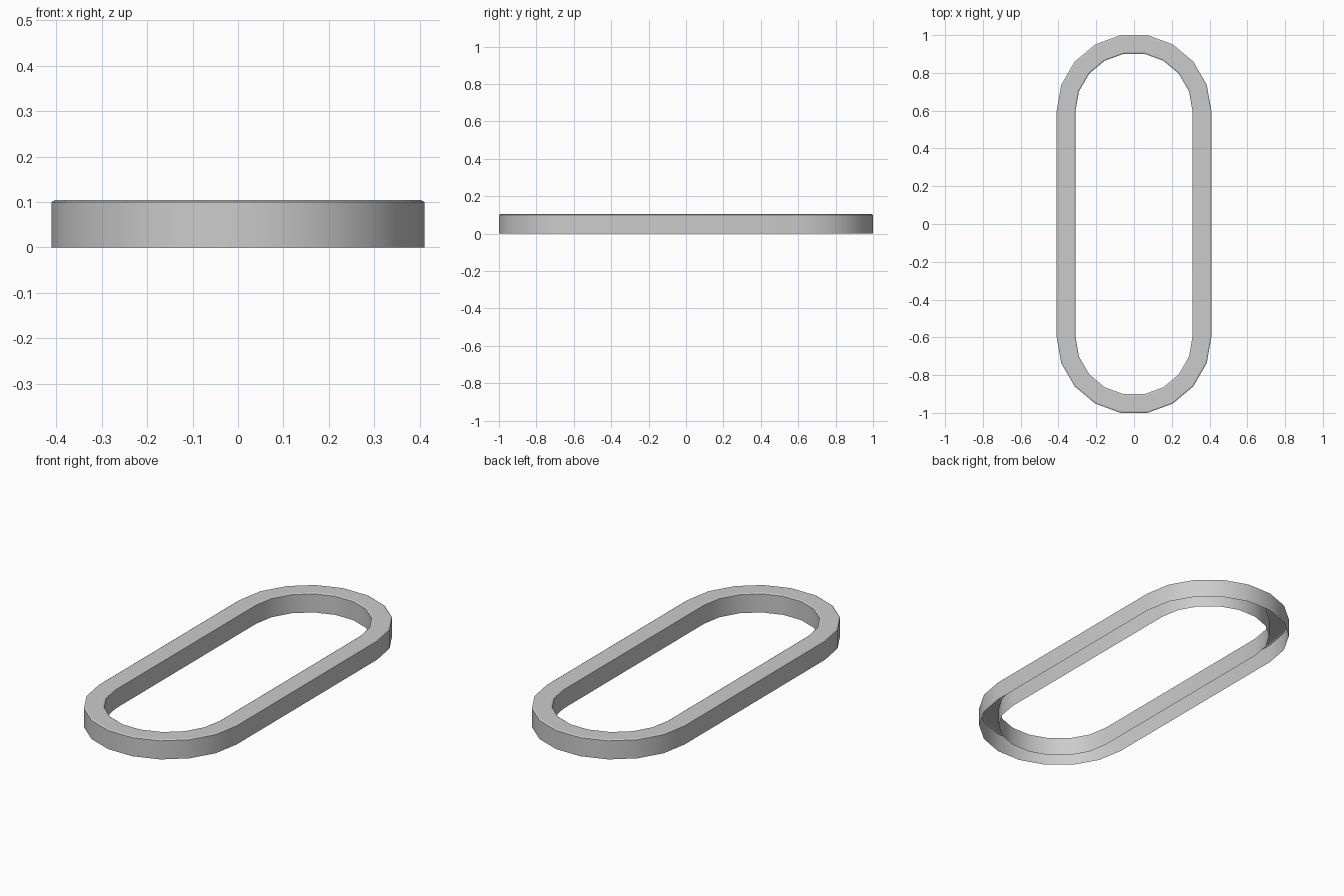
import bpy, bmesh, math

if "Cube" in bpy.data.objects:
    bpy.data.objects.remove(bpy.data.objects["Cube"])

CENTRE_Y = 0.596   # centre of the rounded ends
STEPS = 9          # segments per half circle


def stadium(radius, z):
    """Points of one stadium-shaped loop."""
    pts = []
    for side, start in ((1, 0), (-1, 180)):
        for i in range(STEPS + 1):
            a = math.radians(start + i * 180 / STEPS)
            pts.append((radius * math.cos(a), side * CENTRE_Y + radius * math.sin(a), z))
    return pts


# cross-section (radius, z): outer wall, chamfer, flat top, chamfer, inner wall; open below
profile = [(0.41, 0), (0.41, 0.1), (0.403, 0.104),
           (0.317, 0.104), (0.31, 0.1), (0.31, 0)]

# oval ring
bm = bmesh.new()
loops = [[bm.verts.new(p) for p in stadium(r, z)] for r, z in profile]
for a, b in zip(loops, loops[1:]):
    n = len(a)
    for i in range(n):
        j = (i + 1) % n
        bm.faces.new((a[i], a[j], b[j], b[i]))
mesh = bpy.data.meshes.new("oval_ring")
bm.to_mesh(mesh)
bm.free()
ring = bpy.data.objects.new("oval_ring", mesh)
bpy.context.collection.objects.link(ring)

# smooth walls, sharp rim
bpy.context.view_layer.objects.active = ring
ring.select_set(True)
bpy.ops.object.shade_smooth_by_angle(angle=math.radians(28))
